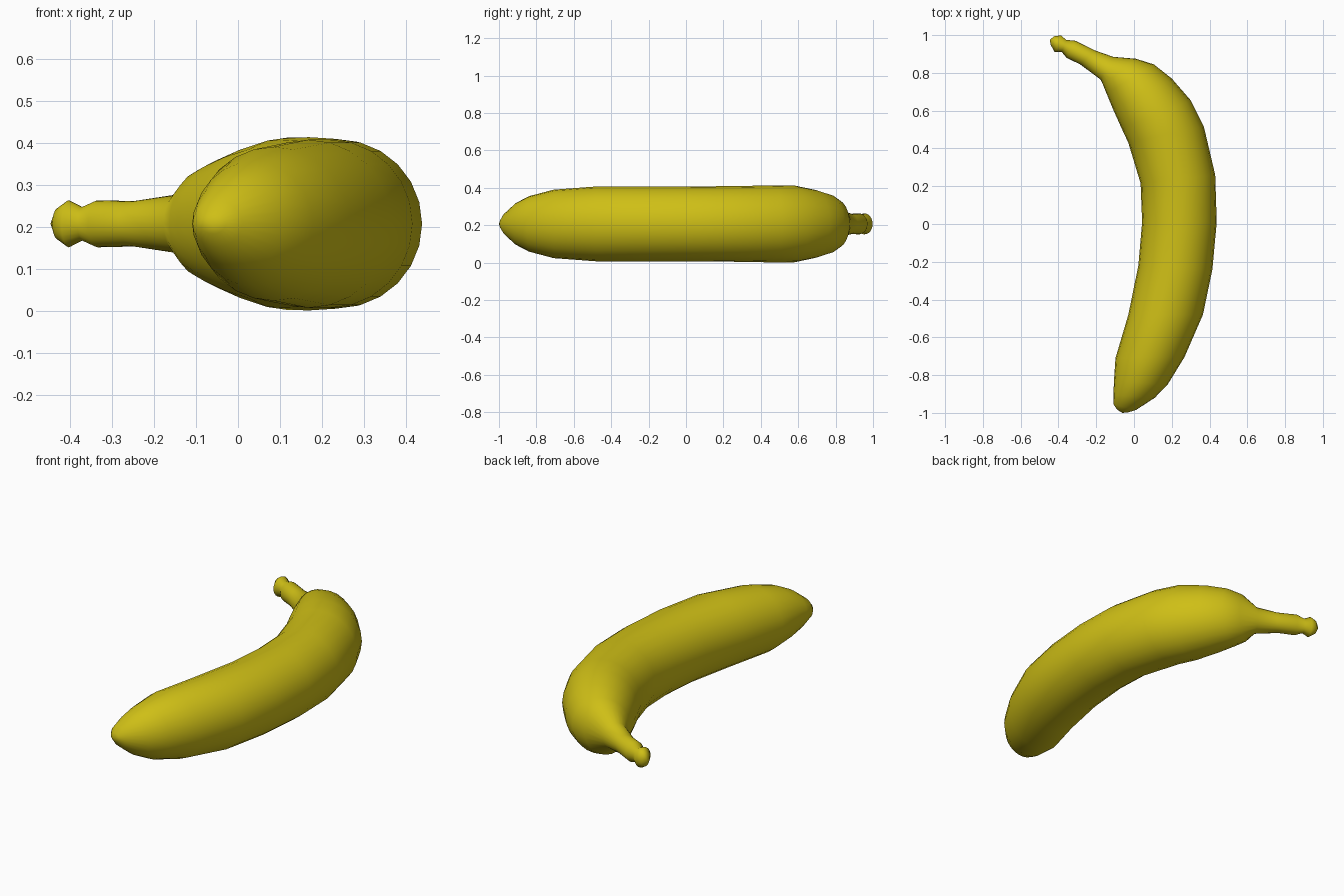
import bpy, bmesh, math
from mathutils import Vector

SIDES = 24
MID_Z = 0.207

# Cross-sections from stem knob to blossom tip:
# outer edge x, y, inner edge x, y, half height
SECTIONS = [
    (-0.42, 0.995, -0.441, 0.948, 0.036),   # stem knob
    (-0.385, 0.998, -0.42, 0.91, 0.056),
    (-0.36, 0.975, -0.382, 0.91, 0.040),
    (-0.31, 0.97, -0.357, 0.88, 0.056),     # stem
    (-0.21, 0.92, -0.285, 0.845, 0.054),
    (-0.11, 0.885, -0.177, 0.765, 0.07),    # shoulder
    (0.01, 0.875, -0.163, 0.735, 0.13),
    (0.105, 0.845, -0.145, 0.69, 0.156),
    (0.20, 0.77, -0.112, 0.61, 0.182),
    (0.30, 0.655, -0.065, 0.505, 0.205),    # body
    (0.37, 0.515, -0.03, 0.43, 0.206),
    (0.43, 0.26, 0.035, 0.215, 0.202),
    (0.438, 0.01, 0.043, 0.01, 0.20),
    (0.415, -0.24, 0.023, -0.22, 0.20),
    (0.365, -0.48, -0.03, -0.48, 0.20),
    (0.267, -0.705, -0.098, -0.71, 0.183),
    (0.178, -0.85, -0.106, -0.83, 0.148),   # blossom tip
    (0.11, -0.92, -0.109, -0.905, 0.11),
    (0.01, -0.985, -0.108, -0.955, 0.055),
    (-0.03, -0.997, -0.09, -0.982, 0.024),
]

bm = bmesh.new()
rings = []
for ox, oy, ix, iy, h in SECTIONS:
    outer, inner = Vector((ox, oy, MID_Z)), Vector((ix, iy, MID_Z))
    mid, half = (outer + inner) / 2, (outer - inner) / 2
    ring = []
    for k in range(SIDES):
        a = math.tau * k / SIDES
        ring.append(bm.verts.new(mid + half * math.cos(a) + Vector((0, 0, h * math.sin(a)))))
    rings.append(ring)

# Skin between neighbouring sections
for a, b in zip(rings, rings[1:]):
    for k in range(SIDES):
        n = (k + 1) % SIDES
        bm.faces.new((a[k], a[n], b[n], b[k]))

# Rounded ends
for ring, apex in ((rings[0], (-0.446, 0.976, MID_Z)), (rings[-1], (-0.062, -1.0, MID_Z))):
    tip = bm.verts.new(apex)
    for k in range(SIDES):
        bm.faces.new((ring[k], ring[(k + 1) % SIDES], tip))

bmesh.ops.recalc_face_normals(bm, faces=bm.faces)
for f in bm.faces:
    f.smooth = True
mesh = bpy.data.meshes.new("banana")
bm.to_mesh(mesh)
bm.free()

peel = bpy.data.materials.new("yellow_peel")
peel.diffuse_color = (0.62, 0.52, 0.008, 1)
mesh.materials.append(peel)
banana = bpy.data.objects.new("banana", mesh)
bpy.context.collection.objects.link(banana)
